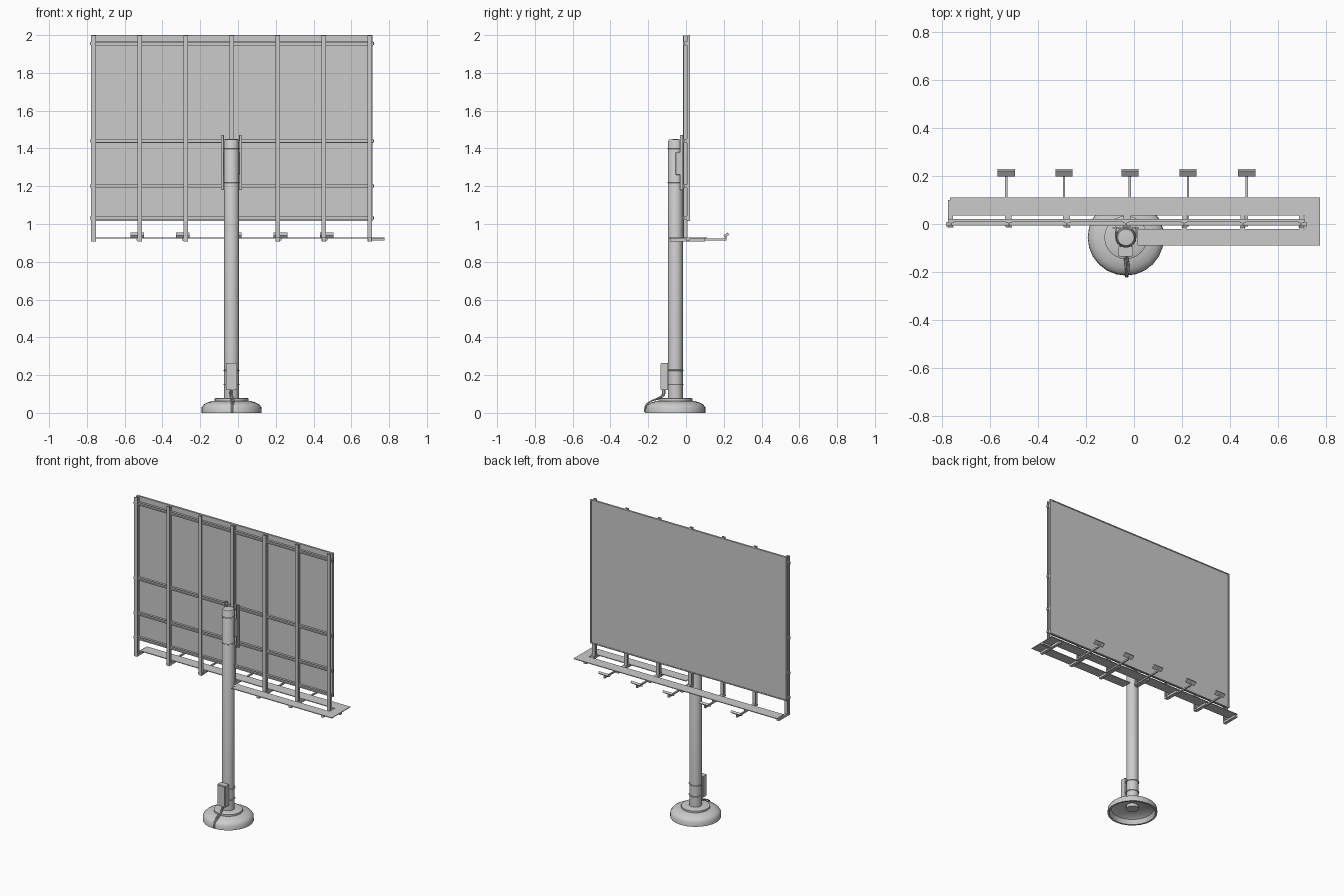
import bpy, bmesh, math
from mathutils import Matrix

cube = bpy.data.objects.get("Cube")
if cube:
    bpy.data.objects.remove(cube, do_unlink=True)

grey = bpy.data.materials.new("painted grey steel")
grey.use_nodes = True
grey.diffuse_color = (0.6, 0.6, 0.6, 1)
grey.node_tree.nodes["Principled BSDF"].inputs["Base Color"].default_value = (0.6, 0.6, 0.6, 1)

POLE_X, POLE_Y = -0.034, -0.056


def finish(name, bm, smooth=False):
    mesh = bpy.data.meshes.new(name)
    bmesh.ops.recalc_face_normals(bm, faces=bm.faces)
    bm.to_mesh(mesh)
    bm.free()
    mesh.materials.append(grey)
    ob = bpy.data.objects.new(name, mesh)
    bpy.context.collection.objects.link(ob)
    if smooth:
        bpy.ops.object.select_all(action='DESELECT')
        ob.select_set(True)
        bpy.context.view_layer.objects.active = ob
        bpy.ops.object.shade_smooth_by_angle(angle=math.radians(35))
    return ob


def add_box(bm, x, y, z):
    """Box from (min, max) pairs on each axis."""
    mid = [(a + b) / 2 for a, b in (x, y, z)]
    size = [b - a for a, b in (x, y, z)]
    bmesh.ops.create_cube(bm, size=1, matrix=Matrix.Translation(mid) @ Matrix.Diagonal((*size, 1)))


def boxes(name, *specs):
    bm = bmesh.new()
    for spec in specs:
        add_box(bm, *spec)
    return finish(name, bm)


def lathe(name, profile, segments):
    """Spin an (r, z) profile around the pole axis."""
    bm = bmesh.new()
    verts = [bm.verts.new((r, 0, z)) for r, z in profile]
    edges = [bm.edges.new(pair) for pair in zip(verts, verts[1:])]
    bmesh.ops.spin(bm, geom=verts + edges, axis=(0, 0, 1), cent=(0, 0, 0),
                   angle=math.tau, steps=segments)
    bmesh.ops.remove_doubles(bm, verts=bm.verts, dist=1e-5)
    ob = finish(name, bm, True)
    ob.location = (POLE_X, POLE_Y, 0)
    return ob


def tube(name, points, radius, cyclic=False):
    curve = bpy.data.curves.new(name, 'CURVE')
    curve.dimensions = '3D'
    curve.bevel_depth = radius
    curve.bevel_resolution = 2
    curve.resolution_u = 6
    curve.use_fill_caps = True
    spline = curve.splines.new('BEZIER')
    spline.bezier_points.add(len(points) - 1)
    for bp, co in zip(spline.bezier_points, points):
        bp.co = co
        bp.handle_left_type = bp.handle_right_type = 'AUTO'
    spline.use_cyclic_u = cyclic
    curve.materials.append(grey)
    ob = bpy.data.objects.new(name, curve)
    bpy.context.collection.objects.link(ob)
    return ob


# Hollow domed base with a raised collar
lathe("base", [(0.04, 0.08), (0.08, 0.08), (0.09, 0.076), (0.09, 0.064), (0.105, 0.062),
               (0.13, 0.054), (0.148, 0.044), (0.158, 0.03), (0.159, 0.0), (0.148, 0.0),
               (0.135, 0.03), (0.11, 0.045), (0.04, 0.05)], 24)

# Pole with a slightly domed cap
lathe("pole", [(0, 0.03), (0.039, 0.03), (0.039, 1.438), (0.034, 1.447), (0, 1.45)], 28)

# Display panel with a thin raised rim
boxes("display_panel", ((-0.775, 0.712), (0.008, 0.018), (1.015, 2.0)))
boxes("panel_rim",
      ((-0.775, 0.712), (0.008, 0.021), (1.015, 1.022)),
      ((-0.775, 0.712), (0.008, 0.021), (1.993, 2.0)),
      ((-0.775, -0.768), (0.008, 0.021), (1.022, 1.993)),
      ((0.705, 0.712), (0.008, 0.021), (1.022, 1.993)))

# Upright I-beams
uprights = [-0.765 + 0.2437 * i for i in range(7)]
for x in uprights:
    boxes("upright_beam",
          ((x - 0.012, x + 0.012), (-0.015, -0.011), (0.908, 1.999)),
          ((x - 0.003, x + 0.003), (-0.011, 0.004), (0.908, 1.999)),
          ((x - 0.012, x + 0.012), (0.004, 0.008), (0.908, 1.999)))

# Horizontal channels between uprights and panel, with end bolts
for z in (1.955, 1.44, 1.2, 1.032):
    boxes("cross_channel",
          ((-0.777, 0.714), (0.004, 0.0085), (z - 0.01, z + 0.01)),
          ((-0.777, 0.714), (-0.007, 0.004), (z + 0.007, z + 0.01)),
          ((-0.777, 0.714), (-0.007, 0.004), (z - 0.01, z - 0.007)),
          ((-0.784, -0.777), (-0.01, 0.006), (z - 0.008, z + 0.008)),
          ((0.714, 0.721), (-0.01, 0.006), (z - 0.008, z + 0.008)))

# Catwalk: long strip in front of the display, end strip and short rear strip
boxes("catwalk",
      ((-0.767, 0.775), (0.035, 0.11), (0.923, 0.928)),
      ((0.71, 0.775), (-0.02, 0.035), (0.923, 0.928)),
      ((0.015, 0.775), (-0.09, -0.02), (0.923, 0.928)))
boxes("catwalk_end_beam", ((0.70, 0.775), (0.0, 0.02), (0.912, 0.923)))

# Brackets under the catwalk
for x in uprights:
    back = -0.085 if x > 0.1 else -0.014
    boxes("catwalk_bracket", ((x - 0.01, x + 0.01), (back, 0.1), (0.908, 0.923)))

# Floodlights on slim arms
for x in (-0.533, -0.292, -0.017, 0.225, 0.47):
    boxes("light_arm",
          ((x - 0.005, x + 0.005), (-0.01, 0.215), (0.912, 0.922)),
          ((x - 0.005, x + 0.005), (0.207, 0.215), (0.922, 0.938)))
    lamp = boxes("floodlight", ((-0.036, 0.036), (-0.014, 0.014), (-0.007, 0.007)))
    lamp.location = (x, 0.213, 0.941)
    lamp.rotation_euler.x = math.radians(35)

# Mounting bracket joining pole and frame
for side in (-1, 1):
    x = POLE_X + side * 0.042
    out = sorted((x - side * 0.002, x + side * 0.003))
    boxes("mount_angle",
          (out, (-0.032, -0.01), (1.18, 1.47)),
          (sorted((x, x + side * 0.013)), (-0.018, -0.014), (1.18, 1.47)))
    gusset = boxes("mount_side_plate", (out, (-0.055, -0.015), (1.26, 1.38)))
    bevel = gusset.modifiers.new("rounded corners", 'BEVEL')
    bevel.width = 0.002
boxes("mount_back_plate",
      ((POLE_X - 0.045, POLE_X + 0.045), (-0.02, -0.014), (1.19, 1.25)),
      ((POLE_X - 0.045, POLE_X + 0.045), (-0.02, -0.014), (1.37, 1.43)))


def ring(name, z, r, thick):
    points = [(POLE_X + r * math.cos(i * math.tau / 8), POLE_Y + r * math.sin(i * math.tau / 8), z)
              for i in range(8)]
    tube(name, points, thick, True)


for z in (1.22, 1.4):
    ring("mount_clamp", z, 0.039, 0.003)

# Control box strapped to the pole
boxes("control_box", ((-0.064, -0.004), (-0.132, -0.094), (0.12, 0.265)))
boxes("control_box_door", ((-0.06, -0.008), (-0.135, -0.132), (0.125, 0.26)))
for z in (0.15, 0.225):
    ring("box_strap", z, 0.04, 0.0035)

# Cables running from the box over the base to the ground
for x, y in ((-0.042, -0.112), (-0.03, -0.122)):
    tube("power_cable", [(x, y, 0.125), (x, y - 0.004, 0.095), (x + 0.004, y - 0.03, 0.077),
                         (x + 0.008, -0.185, 0.062), (-0.03 + (x + 0.036) * 0.5, -0.212, 0.04),
                         (-0.03 + (x + 0.036) * 0.5, -0.219, 0.004)], 0.004)
